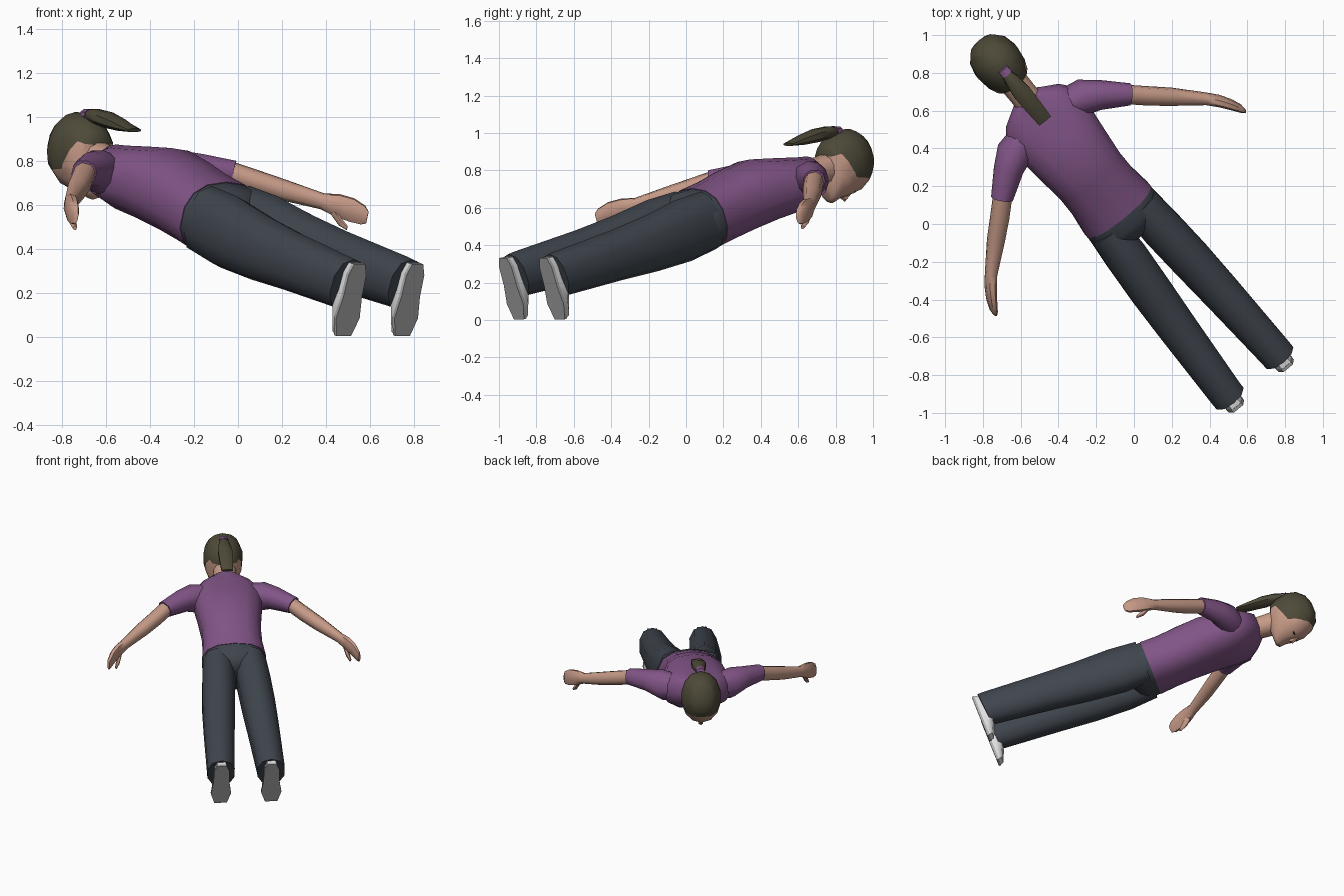
import bpy, bmesh, math
from mathutils import Matrix, Vector

# Local body frame: x = sideways, y = feet to head, z = towards the back
BODY = (Matrix.Translation((-0.0155, -0.0126, 0.5))
        @ Matrix.Rotation(math.radians(39.2), 4, 'Z')
        @ Matrix.Rotation(math.radians(19), 4, 'X'))


def material(name, rgb):
    m = bpy.data.materials.new(name)
    m.diffuse_color = (*rgb, 1)
    return m


SKIN = material("skin", (0.56, 0.32, 0.24))
HAIR = material("dark_hair", (0.075, 0.068, 0.04))
SHIRT = material("purple_cloth", (0.22, 0.09, 0.24))
PANTS = material("slate_cloth", (0.05, 0.06, 0.075))
SHOE = material("white_shoe", (0.75, 0.75, 0.75))
SOLE = material("grey_sole", (0.40, 0.40, 0.40))
DARK = material("eye_dark", (0.03, 0.025, 0.02))


def oval(c, hw, hv, ax=(1, 0, 0), n=12, p=0.9):
    """Rounded ring around c, half width hw along ax, half depth hv along z."""
    ring = []
    for i in range(n):
        a = 2 * math.pi * (i + 0.5) / n
        x, z = (math.copysign(abs(t) ** p, t) for t in (math.cos(a), math.sin(a)))
        ring.append(Vector(c) + Vector(ax).normalized() * x * hw + Vector((0, 0, z * hv)))
    return ring


def loft(name, rings, mat, side=1, angle=50, cuts=(), rule=None, mat2=None):
    bm = bmesh.new()
    rows = [[bm.verts.new((v[0] * side, v[1], v[2])) for v in r] for r in rings]
    n = len(rows[0])
    for a, b in zip(rows, rows[1:]):
        for i in range(n):
            bm.faces.new((a[i], a[(i + 1) % n], b[(i + 1) % n], b[i]))
    bm.faces.new(rows[0])
    bm.faces.new(rows[-1])
    for co, no in cuts:
        bmesh.ops.bisect_plane(bm, geom=bm.verts[:] + bm.edges[:] + bm.faces[:],
                               plane_co=co, plane_no=no)
    bmesh.ops.recalc_face_normals(bm, faces=bm.faces[:])
    if rule:
        for f in bm.faces:
            f.material_index = int(rule(f.calc_center_median()))
    me = bpy.data.meshes.new(name)
    bm.to_mesh(me)
    bm.free()
    me.materials.append(mat)
    if mat2:
        me.materials.append(mat2)
    ob = bpy.data.objects.new(name, me)
    ob.matrix_world = BODY
    bpy.context.collection.objects.link(ob)
    bpy.ops.object.select_all(action='DESELECT')
    ob.select_set(True)
    bpy.context.view_layer.objects.active = ob
    bpy.ops.object.shade_smooth_by_angle(angle=math.radians(angle))
    return ob


def trunk(rows, n=12, p=0.9):
    """Rows of (y, z centre, half width, half depth) on the centre line."""
    return [oval((0, y, z), w, d, n=n, p=p) for y, z, w, d in rows]


# Shirt body, from hem to collar
loft("shirt", trunk([(0.12, 0.005, 0.221, 0.17), (0.25, 0.008, 0.205, 0.17),
                     (0.38, 0.015, 0.204, 0.175), (0.55, 0.015, 0.222, 0.175),
                     (0.70, -0.01, 0.240, 0.155), (0.79, -0.018, 0.235, 0.135),
                     (0.86, -0.01, 0.185, 0.105), (0.925, 0.0, 0.085, 0.078)], n=14, p=0.82), SHIRT)

# Seat of the trousers
loft("trouser_seat", trunk([(0.125, 0.005, 0.217, 0.166), (0.05, 0.006, 0.222, 0.17),
                            (-0.01, 0.008, 0.19, 0.145), (-0.045, 0.01, 0.11, 0.09)], n=14, p=0.82), PANTS)

# Neck
loft("neck", trunk([(0.86, -0.01, 0.08, 0.07), (0.95, -0.022, 0.078, 0.076),
                    (1.08, -0.035, 0.08, 0.085)]), SKIN)


# Head; cuts give the nape line, the sideburn and the forehead hairline
def is_hair(c):
    return (c.z > 0.04 or c.y > 1.285
            or (c.y + 0.3125 * c.z > 1.0925 and 0.4 * c.y + c.z > 0.342))


loft("head", trunk([(0.985, -0.14, 0.045, 0.055), (1.005, -0.115, 0.075, 0.1),
                    (1.045, -0.055, 0.105, 0.152), (1.10, -0.043, 0.125, 0.170),
                    (1.18, -0.035, 0.136, 0.176), (1.25, -0.03, 0.121, 0.152),
                    (1.30, -0.03, 0.081, 0.104), (1.322, -0.03, 0.03, 0.04)], n=14, p=0.95),
     SKIN, cuts=[((0, 1.08, 0.04), (0, 0, 1)), ((0, 1.08, 0.04), (0, 1, 0.3125)),
                 ((0, 1.13, -0.11), (0, 0.4, 1)), ((0, 1.285, 0), (0, 1, 0))],
     rule=is_hair, mat2=HAIR)

# Nose
loft("nose", [oval((0, y, z), w, d, n=6) for y, z, w, d in
              [(1.15, -0.202, 0.008, 0.01), (1.095, -0.215, 0.018, 0.022),
               (1.082, -0.207, 0.014, 0.014)]], SKIN)

# Hair band and ponytail
loft("hair_band", [oval((0, 1.185, 0.135), 0.03, 0.025, n=8), oval((0, 1.15, 0.145), 0.032, 0.028, n=8)], SHIRT)
loft("ponytail", trunk([(1.17, 0.138, 0.022, 0.022), (1.11, 0.152, 0.04, 0.034),
                        (1.02, 0.163, 0.052, 0.038), (0.92, 0.172, 0.048, 0.028),
                        (0.825, 0.18, 0.042, 0.009)], n=8), HAIR)


def foot_ring(y, x, back, front, scale):
    """Shoe outline: narrow heel at z = back, wide toe at z = front."""
    shape = [(-0.032, 0), (0.032, 0), (0.052, 0.15), (0.054, 0.45), (0.07, 0.75),
             (0.045, 1), (-0.04, 1), (-0.068, 0.75), (-0.054, 0.45), (-0.052, 0.15)]
    return [Vector((x + w * scale, y, back + (front - back) * t)) for w, t in shape]


DOWN_ARM = (0.7, 0.72, 0)     # across the arm, in the plane of the arms
for side, tag in ((1, "right"), (-1, "left")):
    # Trouser leg, ending in a cuff that hangs over the shoe
    leg = [(0.09, 0.11, 0.005, 0.108, 0.162), (-0.1, 0.119, 0.012, 0.117, 0.172),
           (-0.35, 0.136, 0.023, 0.116, 0.155), (-0.6, 0.15, 0.045, 0.109, 0.139),
           (-1.025, 0.17, 0.085, 0.096, 0.124)]
    rings = [oval((x, y, z), w, d, n=10) for y, x, z, w, d in leg]
    rings.append([v + Vector((0, -0.027 - 0.06 * (v.z - 0.087), 0)) for v in rings[-1]])
    loft(tag + "_trouser_leg", rings, PANTS, side)

    # Shoe and sole
    loft(tag + "_shoe", [foot_ring(-1.088, 0.17, 0.197, -0.142, 0.96),
                         foot_ring(-1.065, 0.17, 0.195, -0.135, 0.9),
                         foot_ring(-1.02, 0.17, 0.185, -0.02, 0.75)], SHOE, side)
    loft(tag + "_sole", [foot_ring(-1.103, 0.17, 0.2, -0.145, 1),
                         foot_ring(-1.086, 0.17, 0.2, -0.145, 1)], SOLE, side, 30)

    # Sleeve
    sleeve = [(0.10, 0.79, -0.01, 0.06, 0.08, 0.3), (0.225, 0.738, 0.008, 0.095, 0.105, 0.45),
              (0.315, 0.69, 0.035, 0.078, 0.078, 0.62), (0.438, 0.595, 0.055, 0.058, 0.058, 0.68)]
    loft(tag + "_sleeve", [oval((x, y, z), w, d, ax=(k, 0.75, 0), n=10)
                           for x, y, z, w, d, k in sleeve], SHIRT, side)

    # Forearm and hand
    arm = [(0.42, 0.61, 0.054, 0.051, 0.051), (0.51, 0.517, 0.042, 0.051, 0.051),
           (0.60, 0.43, 0.032, 0.048, 0.048), (0.735, 0.295, 0.022, 0.033, 0.037),
           (0.782, 0.238, 0.022, 0.031, 0.054), (0.82, 0.178, 0.02, 0.027, 0.057),
           (0.846, 0.125, 0.014, 0.02, 0.046), (0.854, 0.102, 0.01, 0.01, 0.03)]
    loft(tag + "_forearm", [oval((x, y, z), w, d, ax=DOWN_ARM, n=8) for x, y, z, w, d in arm],
         SKIN, side)
    thumb = [(0.765, 0.25, -0.005, 0.018, 0.022), (0.782, 0.20, -0.042, 0.017, 0.02),
             (0.798, 0.158, -0.06, 0.009, 0.01)]
    loft(tag + "_thumb", [oval((x, y, z), w, d, ax=DOWN_ARM, n=6) for x, y, z, w, d in thumb],
         SKIN, side)

    # Eye plate
    loft(tag + "_eye", [oval((0.05, y, -0.196), w, 0.004, ax=(1, 0, 0.3), n=6)
                        for y, w in ((1.124, 0.01), (1.131, 0.019), (1.138, 0.01))], DARK, side)
